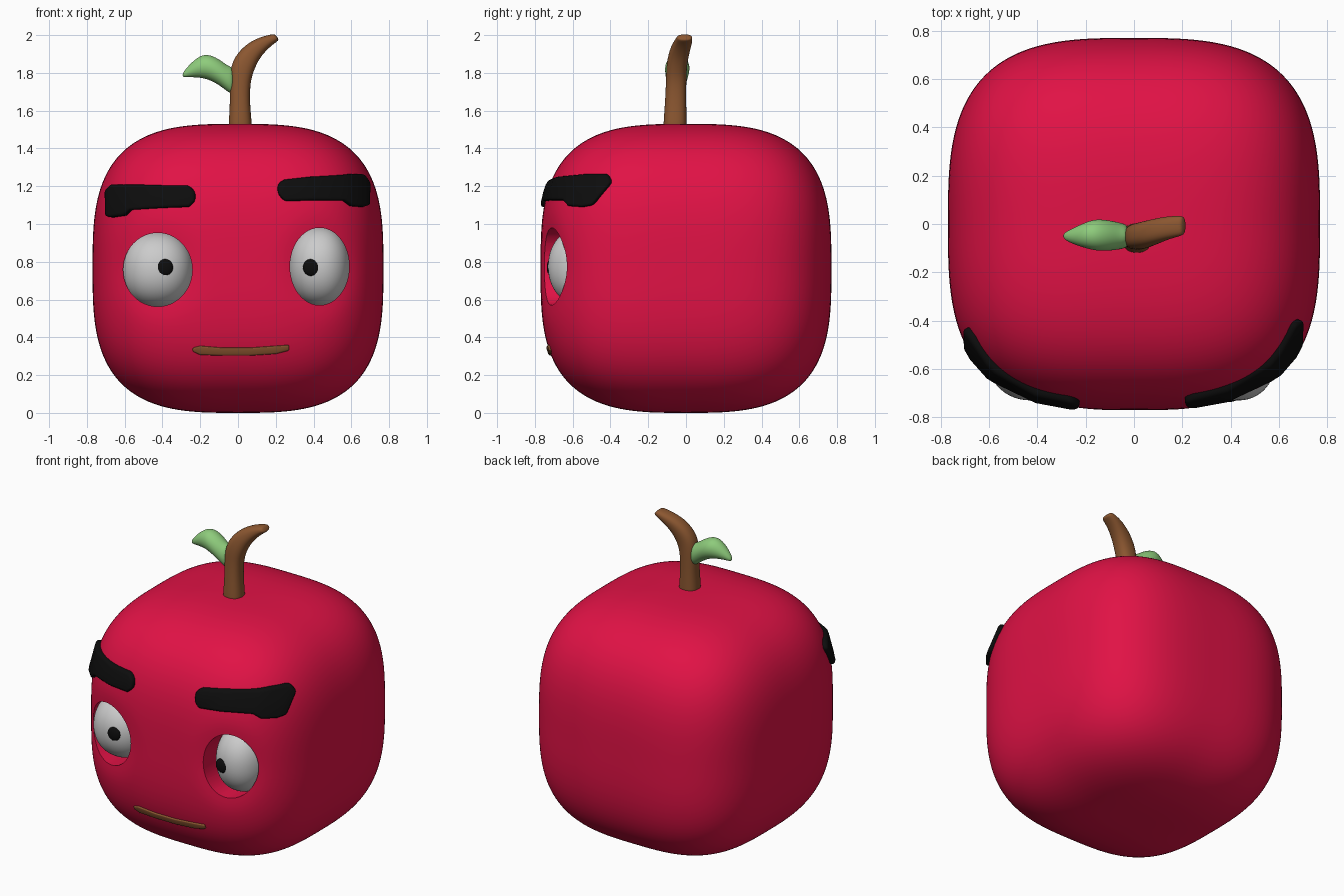
import bpy, bmesh, math
from mathutils import Vector

if "Cube" in bpy.data.objects:
    bpy.data.objects.remove(bpy.data.objects["Cube"])

N, R, H = 3.1, 0.77, 0.765   # body roundness, half width, half height


def mat(name, c):
    m = bpy.data.materials.new(name)
    m.diffuse_color = (*c, 1)
    m.use_nodes = True
    m.node_tree.nodes["Principled BSDF"].inputs["Base Color"].default_value = m.diffuse_color
    return m


RED = mat("red", (0.75, 0.006, 0.06))
BROWN = mat("brown", (0.26, 0.095, 0.03))
GREEN = mat("green", (0.27, 0.60, 0.20))
BLACK = mat("black", (0.004, 0.004, 0.004))


def finish(bm, name, material=None, smooth=True):
    bmesh.ops.recalc_face_normals(bm, faces=bm.faces)
    for f in bm.faces:
        f.smooth = smooth
    me = bpy.data.meshes.new(name)
    bm.to_mesh(me)
    bm.free()
    ob = bpy.data.objects.new(name, me)
    bpy.context.collection.objects.link(ob)
    if material:
        me.materials.append(material)
    return ob


def blob(name, loc, size, n, cuts, material=None, tweak=None):
    """Cube grid pulled onto a rounded-cube surface."""
    bm = bmesh.new()
    bmesh.ops.create_cube(bm, size=2)
    bmesh.ops.subdivide_edges(bm, edges=bm.edges[:], cuts=cuts, use_grid_fill=True)
    for v in bm.verts:
        k = sum(abs(c) ** n for c in v.co) ** (1 / n)
        v.co = Vector([loc[i] + size[i] * v.co[i] / k for i in range(3)])
        if tweak:
            tweak(v.co)
    return finish(bm, name, material)


def loft(bm, rings):
    loops = [[bm.verts.new(p) for p in r] for r in rings]
    m = len(loops[0])
    for a, b in zip(loops, loops[1:]):
        for i in range(m):
            j = (i + 1) % m
            bm.faces.new((a[i], a[j], b[j], b[i]))
    bm.faces.new(loops[0])
    bm.faces.new(loops[-1])


def tube(name, sections, material, n=2.6):
    """Sections: x, y, z, half width, half depth, tilt in degrees."""
    rings = []
    for x, y, z, w, d, t in sections:
        t, ring = math.radians(t), []
        for i in range(16):
            a = math.tau * i / 16
            c, s = math.cos(a), math.sin(a)
            k = (abs(c) ** n + abs(s) ** n) ** (-1 / n)
            ring.append((x + w * k * c * math.cos(t), y + d * k * s,
                         z + w * k * c * math.sin(t)))
        rings.append(ring)
    bm = bmesh.new()
    loft(bm, rings)
    ob = finish(bm, name, material)
    ob.modifiers.new("smooth", "SUBSURF").levels = 2
    ob.modifiers["smooth"].render_levels = 2
    return ob


def face_strip(name, sections, out, bevel, material):
    """Strip hugging the front of the body. Sections: x, z low, z high."""
    rings = []
    for x, lo, hi in sections:
        ring = []
        for z, o in ((lo, out), (hi, out), (hi, -0.05), (lo, -0.05)):
            left = 1 - abs(x / R) ** N - abs((z - H) / H) ** N
            y = -R * max(left, 0.02) ** (1 / N)
            nrm = Vector((math.copysign(abs(x) ** (N - 1), x), -abs(y) ** (N - 1), 0)).normalized()
            ring.append(Vector((x, y, z)) + nrm * o)
        rings.append(ring)
    bm = bmesh.new()
    loft(bm, rings)
    ob = finish(bm, name, material)
    b = ob.modifiers.new("round", "BEVEL")
    b.width, b.segments, b.angle_limit = bevel, 3, math.radians(40)
    return ob


# Eyes: side, centre x, centre z, half width, half height, pupil x
EYES = [("left", -0.425, 0.758, 0.183, 0.195, -0.39),
        ("right", 0.432, 0.775, 0.157, 0.205, 0.39)]


def sockets(co):
    """Shallow dent around each eye."""
    if co.y < -0.3:
        for _, ex, ez, w, h, _ in EYES:
            d = math.hypot((co.x - ex) / w, (co.z - ez) / h)
            co.y += 0.02 * math.exp(-(d / 1.1) ** 4)


# Body
body = blob("body", (0, 0, H), (R, R, H), N, 47, RED, sockets)

# Eyeballs, pupils and socket cuts
for side, ex, ez, w, h, px in EYES:
    bpy.ops.mesh.primitive_cylinder_add(vertices=48, radius=1, depth=1, location=(ex, -1.03, ez),
                                        rotation=(math.pi / 2, 0, 0))
    cutter = bpy.context.object
    cutter.name = "socket_cutter_" + side
    cutter.scale = (w, h, 1)
    cutter.hide_render = True
    cutter.hide_set(True)
    cut = body.modifiers.new("socket_" + side, "BOOLEAN")
    cut.operation, cut.object, cut.solver = "DIFFERENCE", cutter, "EXACT"
    blob("eye_" + side, (ex, -0.53, ez), (w * 1.03, 0.2, h * 1.03), 2.15, 15)
    blob("pupil_" + side, (px, -0.715, 0.77), (0.046, 0.022, 0.046), 2, 7, BLACK)

# Bake the cuts, drop the cutters, keep crisp socket rims
bpy.context.view_layer.update()
baked = bpy.data.meshes.new_from_object(body.evaluated_get(bpy.context.evaluated_depsgraph_get()))
body.modifiers.clear()
body.data = baked
for ob in [o for o in bpy.data.objects if o.name.startswith("socket_cutter")]:
    bpy.data.objects.remove(ob)
bpy.ops.object.select_all(action="DESELECT")
body.select_set(True)
bpy.context.view_layer.objects.active = body
bpy.ops.object.shade_smooth_by_angle(angle=math.radians(40))

# Eyebrows
face_strip("eyebrow_left", [(-0.685, 1.04, 1.18), (-0.655, 1.035, 1.21), (-0.59, 1.045, 1.21),
                            (-0.56, 1.075, 1.21), (-0.40, 1.085, 1.205), (-0.26, 1.09, 1.205),
                            (-0.225, 1.12, 1.17)], 0.03, 0.018, BLACK)
face_strip("eyebrow_right", [(0.21, 1.16, 1.215), (0.245, 1.12, 1.235), (0.38, 1.125, 1.25),
                             (0.55, 1.125, 1.26), (0.59, 1.095, 1.265), (0.65, 1.09, 1.265),
                             (0.68, 1.10, 1.22)], 0.03, 0.018, BLACK)

# Mouth
face_strip("mouth", [(-0.24, 0.325, 0.345), (-0.20, 0.307, 0.355), (-0.08, 0.303, 0.345),
                     (0.06, 0.303, 0.345), (0.20, 0.312, 0.355), (0.27, 0.33, 0.36)],
           0.012, 0.008, BROWN)

# Stem
tube("stem", [(0.012, -0.058, 1.49, 0.062, 0.062, 0), (0.012, -0.058, 1.53, 0.062, 0.062, 0),
              (0.010, -0.055, 1.65, 0.052, 0.056, 0), (0.010, -0.052, 1.76, 0.056, 0.054, -6),
              (0.025, -0.05, 1.84, 0.065, 0.055, -22), (0.075, -0.035, 1.915, 0.053, 0.054, -42),
              (0.14, -0.015, 1.962, 0.037, 0.048, -50), (0.192, -0.008, 1.985, 0.024, 0.042, -55),
              (0.208, -0.006, 1.99, 0.018, 0.036, -55)], BROWN)

# Leaf
tube("leaf", [(-0.02, -0.05, 1.755, 0.075, 0.045, 90), (-0.05, -0.05, 1.765, 0.07, 0.055, 90),
              (-0.10, -0.048, 1.805, 0.07, 0.064, 90), (-0.155, -0.045, 1.832, 0.068, 0.068, 90),
              (-0.20, -0.046, 1.834, 0.06, 0.055, 90), (-0.25, -0.05, 1.815, 0.038, 0.035, 90),
              (-0.295, -0.05, 1.787, 0.012, 0.012, 90)], GREEN, 2.0)
